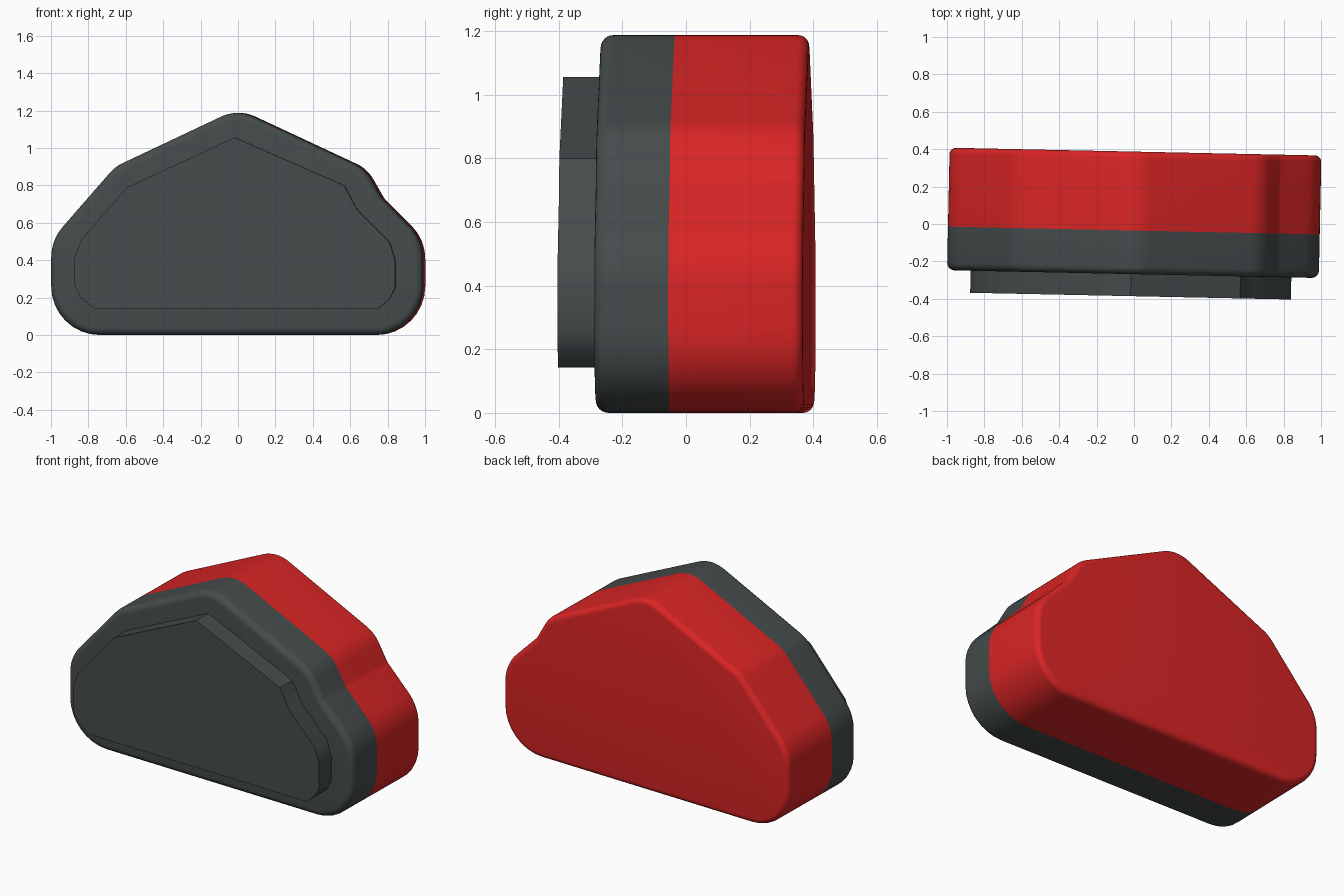
import bpy, bmesh, math
from mathutils import Vector, Matrix

if "Cube" in bpy.data.objects:
    bpy.data.objects.remove(bpy.data.objects["Cube"])

TWIST = Matrix.Rotation(math.radians(-1.2), 3, 'Z')   # whole model is turned slightly


def material(name, rgb):
    m = bpy.data.materials.new(name)
    m.diffuse_color = (*rgb, 1)
    m.use_nodes = True
    m.node_tree.nodes["Principled BSDF"].inputs["Base Color"].default_value = m.diffuse_color
    return m


grey = material("dark_grey", (0.06, 0.071, 0.071))
red = material("red", (0.70, 0.018, 0.018))


def fillet(corners, steps=8):
    """Round each (x, z, radius) corner with a tangent arc."""
    out = []
    n = len(corners)
    for i, (x, z, r) in enumerate(corners):
        p = Vector((x, z))
        a = (Vector(corners[i - 1][:2]) - p).normalized()
        b = (Vector(corners[(i + 1) % n][:2]) - p).normalized()
        if r == 0:
            out.append(p)
            continue
        half = a.angle(b) / 2
        centre = p + (a + b).normalized() * (r / math.sin(half))
        t = r / math.tan(half)
        v0, v1 = p + a * t - centre, p + b * t - centre
        sweep = v0.angle(v1)
        for k in range(steps + 1):
            f = k / steps
            out.append(centre + (v0 * math.sin((1 - f) * sweep) + v1 * math.sin(f * sweep)) / math.sin(sweep))
    return out


def inset(points, d):
    """Mitred inward offset of a counter-clockwise outline."""
    out = []
    for i, p in enumerate(points):
        e0 = (p - points[i - 1]).normalized()
        e1 = (points[(i + 1) % len(points)] - p).normalized()
        n0, n1 = Vector((-e0.y, e0.x)), Vector((-e1.y, e1.x))
        out.append(p + (n0 + n1) * (d / (1 + n0.dot(n1))))
    return out


def loft(name, outline, rings, mat, cap_first=False, cap_last=False):
    """Skin rings of (y, inset) along y."""
    bm = bmesh.new()
    loops = [[bm.verts.new(TWIST @ Vector((p.x, y, p.y))) for p in inset(outline, d)]
             for y, d in rings]
    n = len(outline)
    for a, b in zip(loops, loops[1:]):
        for i in range(n):
            j = (i + 1) % n
            bm.faces.new((a[i], a[j], b[j], b[i]))
    if cap_first:
        bm.faces.new(loops[0][::-1])
    if cap_last:
        bm.faces.new(loops[-1])
    # outward normals: the first side face at the floor must point down
    bm.normal_update()
    low = min(bm.faces, key=lambda f: f.calc_center_median().z)
    if low.normal.z > 0:
        bmesh.ops.reverse_faces(bm, faces=bm.faces[:])
    me = bpy.data.meshes.new(name)
    bm.to_mesh(me)
    bm.free()
    me.materials.append(mat)
    ob = bpy.data.objects.new(name, me)
    bpy.context.collection.objects.link(ob)
    bpy.ops.object.select_all(action='DESELECT')
    ob.select_set(True)
    bpy.context.view_layer.objects.active = ob
    bpy.ops.object.shade_smooth_by_angle(angle=math.radians(35))
    return ob


def rim(y_end, direction, r, steps=6):
    """Quarter-round edge ending at y_end."""
    return [(y_end - direction * r * (1 - math.sin(k / steps * math.pi / 2)),
             r * (1 - math.cos(k / steps * math.pi / 2))) for k in range(steps + 1)]


# Body outline, counter-clockwise seen from the front
body = fillet([(-0.994, 0, 0.26), (0.994, 0, 0.26), (0.994, 0.51, 0.25),
               (0.775, 0.73, 0.1), (0.685, 0.888, 0.2), (0, 1.208, 0.2),
               (-0.652, 0.90, 0.2), (-0.994, 0.508, 0.25)])
SEAM = -0.035

# Front grey shell and rear red shell
loft("front_shell", body, [(SEAM, 0)] + rim(-0.268, -1, 0.04), grey, cap_last=True)
loft("rear_shell", body, [(SEAM, 0)] + rim(0.387, 1, 0.035), red, cap_last=True)

# Raised front plate with crisp edges
plate = [Vector(p) for p in (
    (-0.76, 0.143), (0.76, 0.143), (0.82, 0.195), (0.847, 0.25), (0.847, 0.4),
    (0.82, 0.495), (0.645, 0.67), (0.575, 0.80), (-0.01, 1.056), (-0.585, 0.79),
    (-0.83, 0.51), (-0.868, 0.41), (-0.868, 0.27), (-0.835, 0.2))]
loft("front_plate", plate, [(-0.25, 0), (-0.386, 0)], grey, cap_first=True, cap_last=True)
